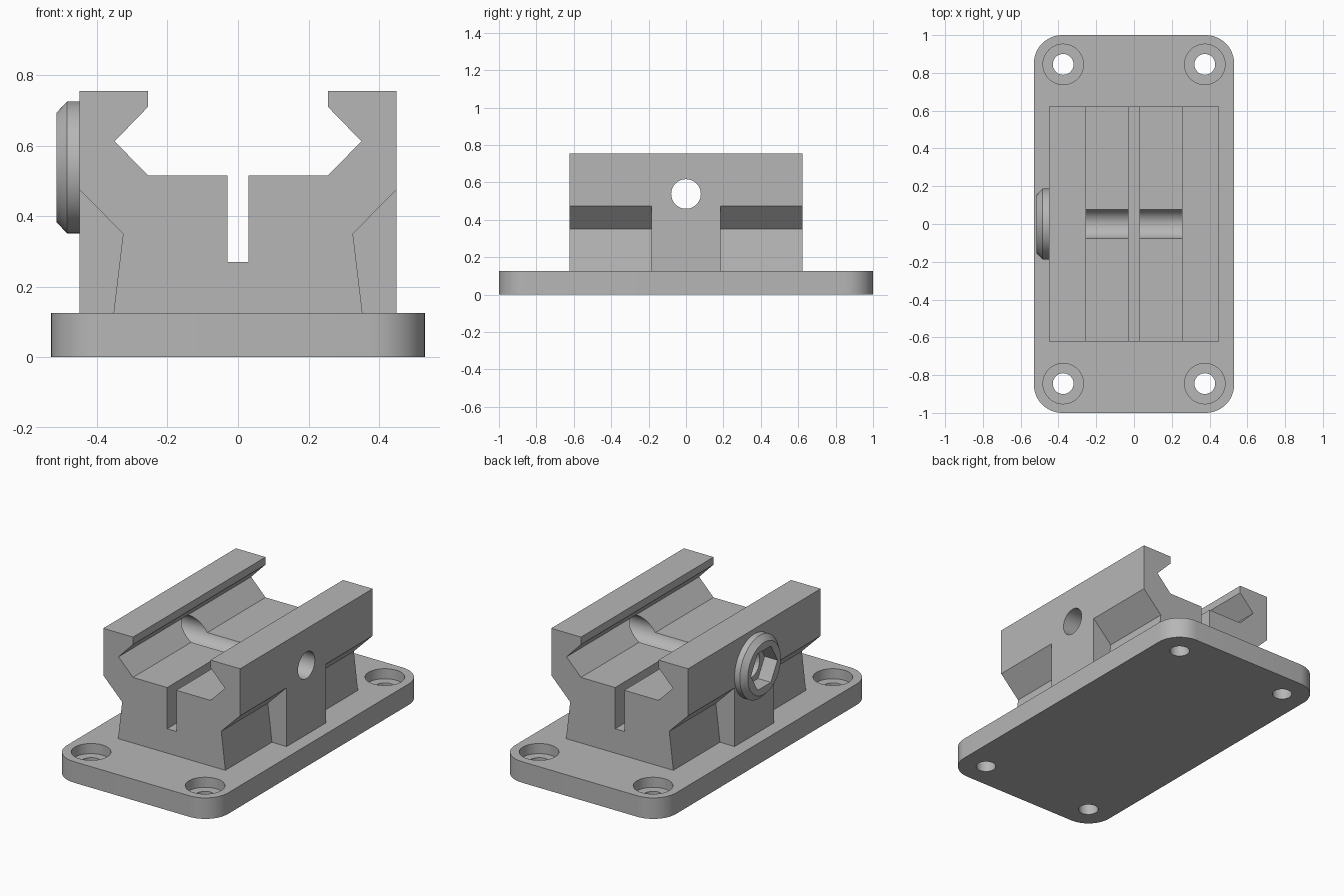
import bpy, bmesh, math
from mathutils import Matrix, Vector

scene = bpy.context.scene
old = bpy.data.objects.get("Cube")
if old:
    bpy.data.objects.remove(old)

grey = bpy.data.materials.new("mid grey")
grey.use_nodes = True
COLOUR = (0.47, 0.47, 0.47, 1)
grey.diffuse_color = COLOUR
grey.node_tree.nodes["Principled BSDF"].inputs["Base Color"].default_value = COLOUR

AXES = {"x": Matrix.Rotation(math.pi / 2, 4, "Y"), "z": Matrix.Identity(4)}


def finish(name, bm, cutter=False):
    bmesh.ops.recalc_face_normals(bm, faces=bm.faces)
    mesh = bpy.data.meshes.new(name)
    bm.to_mesh(mesh)
    bm.free()
    mesh.materials.append(grey)
    obj = bpy.data.objects.new(name, mesh)
    scene.collection.objects.link(obj)
    obj.hide_render = cutter
    return obj


def prism(name, points, vector, cutter=False):
    """Extrude a closed outline of 3D points along a vector."""
    bm = bmesh.new()
    face = bm.faces.new([bm.verts.new(p) for p in points])
    grown = bmesh.ops.extrude_face_region(bm, geom=[face], use_keep_orig=True)
    verts = [g for g in grown["geom"] if isinstance(g, bmesh.types.BMVert)]
    bmesh.ops.translate(bm, verts=verts, vec=Vector(vector))
    return finish(name, bm, cutter)


def cylinder(name, axis, centre, radius, length, top=None, sides=64, cutter=False):
    bm = bmesh.new()
    bmesh.ops.create_cone(bm, cap_ends=True, segments=sides, radius1=radius,
                          radius2=radius if top is None else top, depth=length,
                          matrix=Matrix.Translation(centre) @ AXES[axis])
    return finish(name, bm, cutter)


def boolean(obj, other, operation="DIFFERENCE"):
    mod = obj.modifiers.new(other.name, "BOOLEAN")
    mod.operation, mod.solver, mod.object = operation, "EXACT", other
    bpy.context.view_layer.objects.active = obj
    bpy.ops.object.modifier_apply(modifier=mod.name)
    bpy.data.objects.remove(other)


def smooth(obj):
    bpy.ops.object.select_all(action="DESELECT")
    obj.select_set(True)
    bpy.context.view_layer.objects.active = obj
    bpy.ops.object.shade_smooth_by_angle(angle=math.radians(25))


# Base plate with rounded corners
W, L, R, H = 0.53, 1.0, 0.15, 0.125
outline = []
for quarter, (sx, sy) in enumerate([(1, 1), (-1, 1), (-1, -1), (1, -1)]):
    for i in range(13):
        a = math.pi / 2 * (quarter + i / 12)
        outline.append((sx * (W - R) + R * math.cos(a), sy * (L - R) + R * math.sin(a), 0))
base = prism("base_plate", outline, (0, 0, H))

# Counterbored screw holes
for sx in (-1, 1):
    for sy in (-1, 1):
        x, y = sx * 0.375, sy * 0.845
        boolean(base, cylinder("screw_hole", "z", (x, y, 0), 0.055, 1, cutter=True))
        boolean(base, cylinder("counterbore", "z", (x, y, H), 0.107, 0.12, cutter=True))
smooth(base)

# Clamp block with dovetail channel and centre slot
D = 0.623
half = [(0.45, H), (0.45, 0.755), (0.255, 0.755), (0.255, 0.71), (0.35, 0.612),
        (0.255, 0.515), (0.03, 0.515), (0.03, 0.27)]
section = half + [(-x, z) for x, z in reversed(half)]
block = prism("clamp_block", [(x, -D, z) for x, z in section], (0, 2 * D, 0))

# Undercut side pockets at both ends
for sx in (-1, 1):
    pocket = [(0.45, 0.475), (0.326, 0.35), (0.353, H), (0.353, 0.1), (0.6, 0.1), (0.6, 0.475)]
    for y0 in (-0.7, 0.185):
        boolean(block, prism("side_pocket", [(sx * x, y0, z) for x, z in pocket],
                             (0, 0.515, 0), True))

# Chamfered nut boss on the right side
BZ = 0.538
boss = cylinder("nut_boss", "x", (-0.459, 0, BZ), 0.187, 0.052)
rim = cylinder("boss_rim", "x", (-0.5, 0, BZ), 0.155, 0.03, top=0.187)
boolean(boss, rim, "UNION")
boolean(block, boss, "UNION")

# Hexagonal nut recess and cross bore
boolean(block, cylinder("nut_recess", "x", (-0.53, 0, BZ), 0.125, 0.2, sides=6, cutter=True))
boolean(block, cylinder("cross_bore", "x", (0, 0, BZ), 0.079, 2, cutter=True))
smooth(block)
